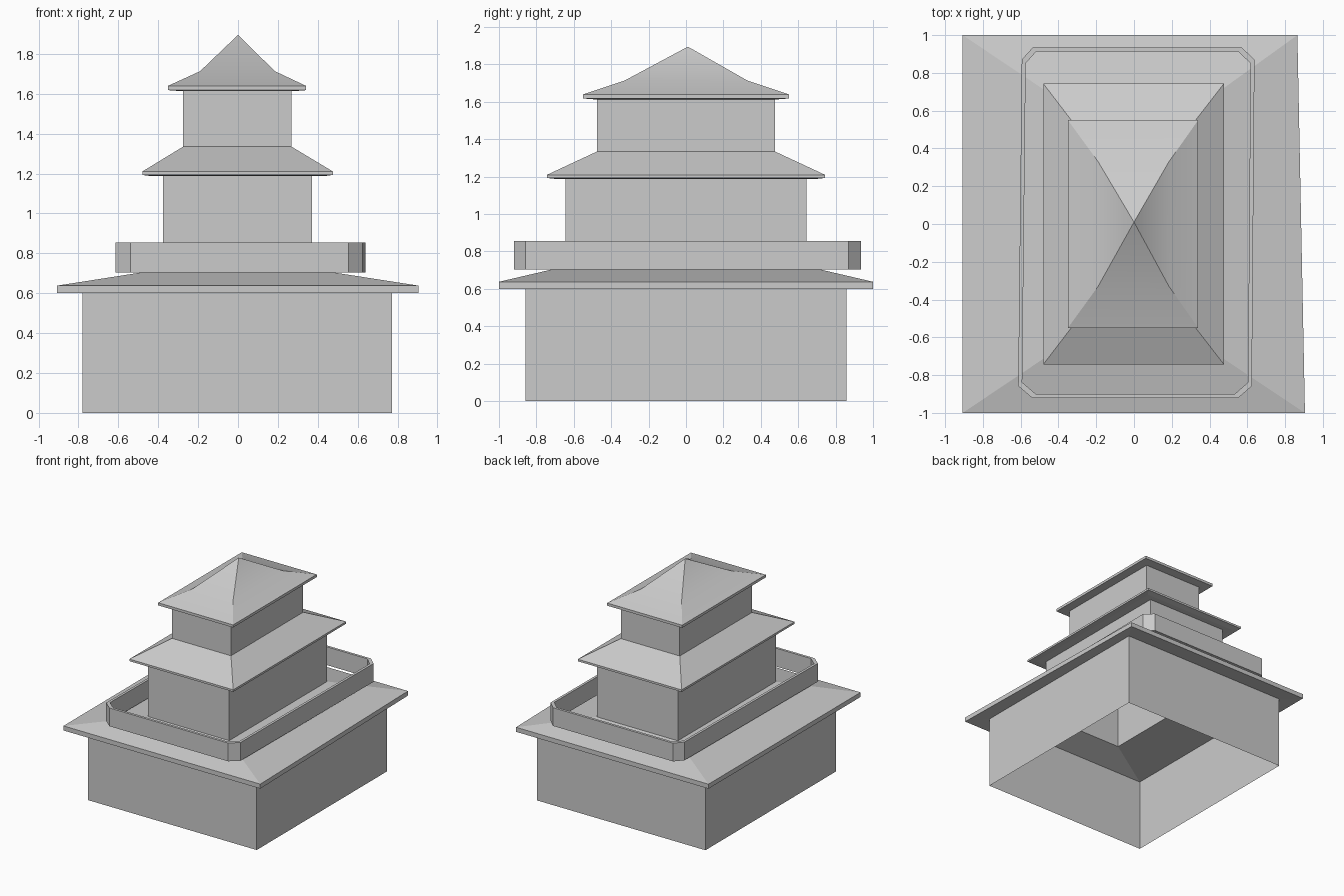
import bpy
import bmesh
from math import radians

if "Cube" in bpy.data.objects:
    bpy.data.objects.remove(bpy.data.objects["Cube"])


def loft(name, rings, apex=None, closed=False, smooth=False):
    """Skin a stack of equal-sized point loops, optionally ending in a point."""
    bm = bmesh.new()
    loops = [[bm.verts.new(p) for p in ring] for ring in rings]
    pairs = list(zip(loops, loops[1:]))
    if closed:
        pairs.append((loops[-1], loops[0]))
    n = len(loops[0])
    for a, b in pairs:
        for i in range(n):
            j = (i + 1) % n
            bm.faces.new((a[i], a[j], b[j], b[i]))
    if apex:
        tip = bm.verts.new(apex)
        for i in range(n):
            bm.faces.new((loops[-1][i], loops[-1][(i + 1) % n], tip))
    mesh = bpy.data.meshes.new(name)
    bm.to_mesh(mesh)
    bm.free()
    obj = bpy.data.objects.new(name, mesh)
    bpy.context.collection.objects.link(obj)
    if smooth:
        bpy.context.view_layer.objects.active = obj
        obj.select_set(True)
        bpy.ops.object.shade_smooth_by_angle(angle=radians(30))
        obj.select_set(False)
    return obj


def rect(x0, x1, y, z, skew=0.0):
    """Rectangle loop; skew pulls in the back right corner."""
    return [(x0, -y, z), (x1, -y, z), (x1 - skew, y, z), (x0, y, z)]


# storey walls, open below
for name, x0, x1, y, z0, z1 in (
    ("ground_floor_walls", -0.78, 0.773, 0.858, 0.0, 0.61),
    ("middle_floor_walls", -0.376, 0.37, 0.644, 0.69, 1.19),
    ("upper_floor_walls", -0.275, 0.268, 0.475, 1.335, 1.615),
):
    loft(name, [rect(x0, x1, y, z0), rect(x0, x1, y, z1)])

# wide lower roof, slightly out of square
loft("lower_roof", [
    rect(-0.376, 0.37, 0.644, 0.69),
    rect(-0.78, 0.773, 0.858, 0.61),
    rect(-0.907, 0.905, 1.0, 0.60, 0.04),
    rect(-0.907, 0.905, 1.0, 0.638, 0.04),
    rect(-0.376, 0.37, 0.644, 0.721),
])

# middle skirt roof
loft("middle_roof", [
    rect(-0.376, 0.37, 0.644, 1.187),
    rect(-0.435, 0.432, 0.69, 1.187),
    rect(-0.48, 0.476, 0.743, 1.193),
    rect(-0.48, 0.476, 0.743, 1.21),
    rect(-0.275, 0.268, 0.475, 1.335),
])

# flared top roof rising to a point
loft("top_roof", [
    rect(-0.275, 0.268, 0.475, 1.613),
    rect(-0.285, 0.28, 0.485, 1.613),
    rect(-0.35, 0.34, 0.55, 1.618),
    rect(-0.35, 0.34, 0.55, 1.64),
    rect(-0.19, 0.185, 0.33, 1.713),
], apex=(0, 0.01, 1.895), smooth=True)

# balcony parapet with clipped corners
outline = [(-0.54, -0.92), (0.553, -0.92), (0.624, -0.858), (0.638, 0.87),
           (0.57, 0.935), (-0.536, 0.935), (-0.594, 0.87), (-0.613, -0.858)]


def parapet_ring(z, inset):
    cx, cy = 0.013, 0.008
    return [(cx + (x - cx) * (1 - inset / 0.62),
             cy + (y - cy) * (1 - inset / 0.928), z) for x, y in outline]


loft("balcony_parapet", [
    parapet_ring(0.703, 0.0), parapet_ring(0.855, 0.0),
    parapet_ring(0.855, 0.021), parapet_ring(0.703, 0.021),
], closed=True)
